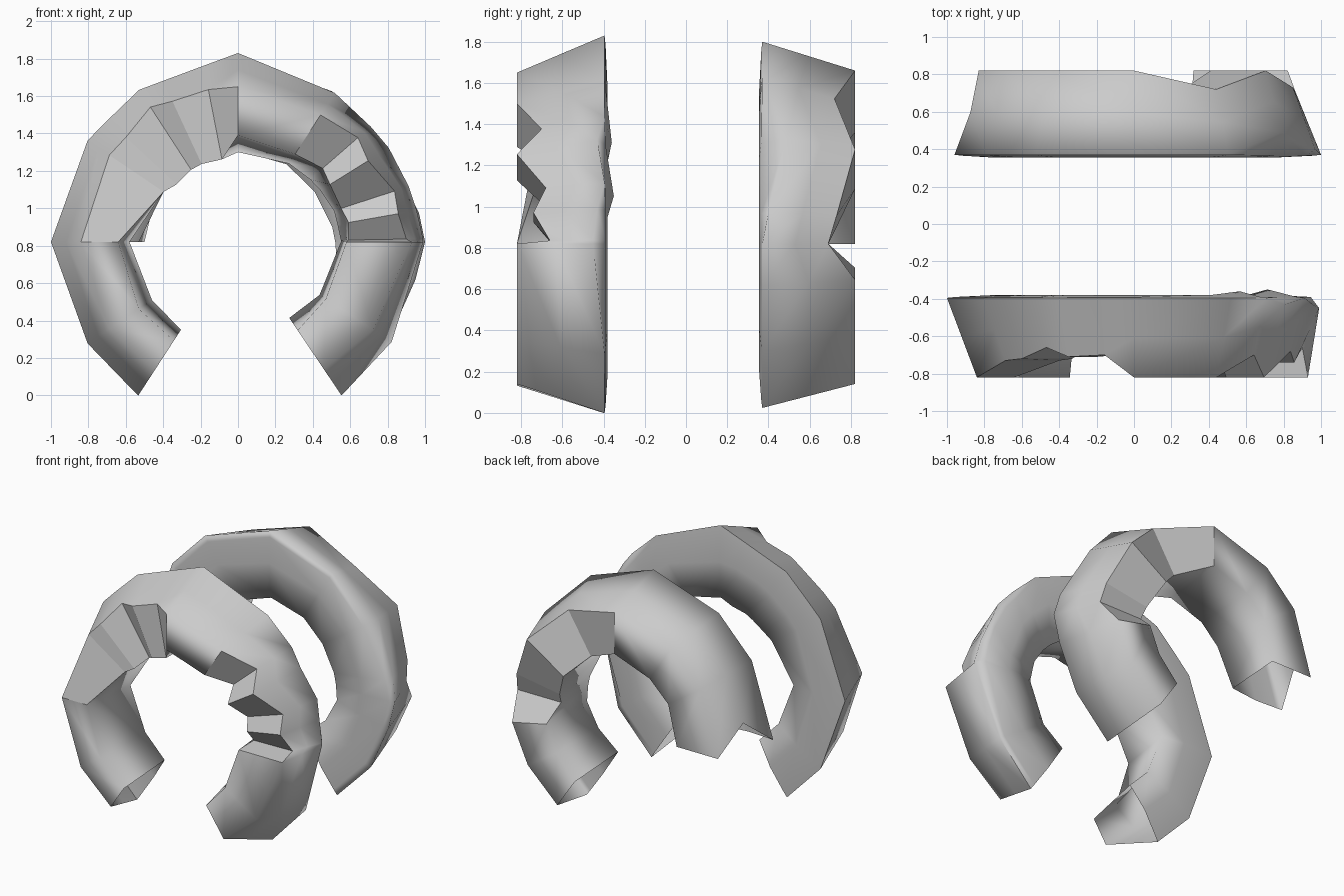
import bpy, bmesh
from math import sin, cos, radians

if "Cube" in bpy.data.objects:
    bpy.data.objects.remove(bpy.data.objects["Cube"])

CZ = 0.82      # height of the arch centre


def arch(name, side, stations, end_notch=0):
    """Sweep a hollow section round the arch.
    Each station: angle, outer r, rim r, rim inner r, rear inner r, rim depth,
    then optionally outer edge depth and rear wall bulge."""
    bm = bmesh.new()
    rings, depths = [], []
    for k, (ang, ro, rf, ri, rb, yf, *extra) in enumerate(stations):
        yb = 0.395 if side < 0 else 0.37
        yo = extra[0] if extra else yb
        ym = yb - 0.015 - (extra[1] if len(extra) > 1 else 0)
        notch = end_notch if k == len(stations) - 1 else 0
        section = [(ro, yo, 0), ((ro + rf) / 2, (yo + yf) / 2, notch), (rf, yf, 0),
                   (ri, yf, 0), (rb, yb + 0.01, 0), (0.75, ym, 0), (ro - 0.045, yb - 0.005, 0)]
        ring = []
        for r, y, turn in section:
            a = radians(ang - turn)
            ring.append(bm.verts.new((r * cos(a), side * y, CZ + r * sin(a))))
        rings.append(ring)
        depths.append(yf)
    flat = []
    n = len(rings[0])
    for k, (a, b) in enumerate(zip(rings, rings[1:])):
        for i in range(n):
            j = (i + 1) % n
            bm.faces.new((a[i], a[j], b[j], b[i]))
            # pleats of the rim stay faceted
            flat.append(i == 2 and abs(depths[k] - depths[k + 1]) > 0.005)
    bmesh.ops.recalc_face_normals(bm, faces=bm.faces)
    mesh = bpy.data.meshes.new(name)
    bm.to_mesh(mesh)
    bm.free()
    ob = bpy.data.objects.new(name, mesh)
    bpy.context.collection.objects.link(ob)
    bpy.context.view_layer.objects.active = ob
    ob.select_set(True)
    bpy.ops.object.shade_smooth_by_angle(angle=radians(100))
    ob.select_set(False)
    for poly, is_flat in zip(mesh.polygons, flat):
        if is_flat:
            poly.use_smooth = False


# front arch: both lower legs, pleated upper shoulders
arch("front_arch", -1, [
    (-56, .99, .82, .57, .49, .82),
    (-33, .98, .86, .56, .52, .82),
    (0, .99, .93, .58, .55, .82, .45),
    (1, .99, .90, .59, .55, .66, .45),
    (10, .97, .87, .60, .54, .74, .43),
    (18, .96, .88, .58, .54, .68, .395, .03),
    (32, .95, .82, .58, .52, .82, .43),
    (41, .94, .85, .60, .51, .70, .395, .02),
    (57, .95, .81, .56, .50, .82),
    (90, 1.01, .83, .57, .48, .82),
    (101, .96, .83, .45, .45, .70),
    (115, .95, .83, .46, .46, .71),
    (123, .97, .86, .46, .46, .66),
    (137, .954, .82, .45, .47, .72),
    (146, .97, .83, .48, .49, .73),
    (180, 1.0, .84, .64, .58, .82),
    (214, .97, .83, .64, .555, .82),
    (237, .98, .82, .63, .56, .82),
])

# rear arch: one lower leg, pleated on the right, cut at mid height on the left
arch("rear_arch", 1, [
    (-56, .96, .82, .57, .50, .82),
    (-33, .96, .83, .56, .52, .82),
    (-12, .97, .84, .56, .54, .82),
    (0, 1.0, .87, .52, .52, .69),
    (9, .98, .86, .51, .51, .73, .40),
    (33, .94, .84, .49, .49, .82, .49),
    (58, .95, .83, .49, .49, .72),
    (90, .98, .84, .54, .49, .82),
    (123, .96, .83, .52, .48, .82),
    (146, .95, .83, .52, .48, .82),
    (180, .96, .83, .50, .53, .82),
], end_notch=12)
